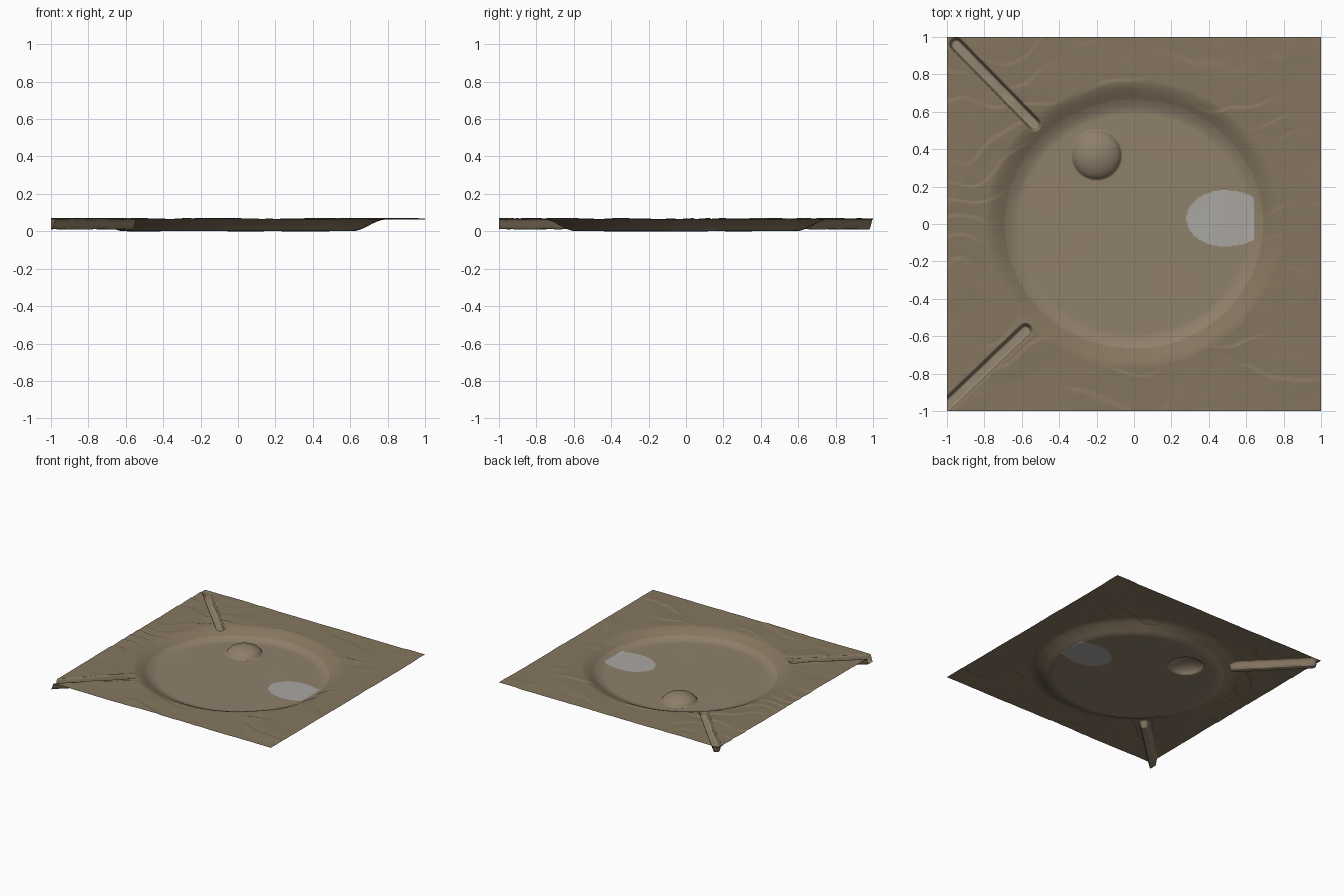
import bpy, bmesh, math
from mathutils import Vector, noise

if "Cube" in bpy.data.objects:
    bpy.data.objects.remove(bpy.data.objects["Cube"])

N = 330


def smooth(a, b, t):
    t = min(1.0, max(0.0, (t - a) / (b - a)))
    return t * t * (3 - 2 * t)


def mat(name, rgb):
    m = bpy.data.materials.new(name)
    m.diffuse_color = (*rgb, 1)
    m.use_nodes = True
    m.node_tree.nodes["Principled BSDF"].inputs["Base Color"].default_value = m.diffuse_color
    return m


# Trenches as start/end points of a capsule
TRENCHES = [(Vector((-0.95, 0.96)), Vector((-0.535, 0.535))),
            (Vector((-1.03, -1.0)), Vector((-0.58, -0.57)))]


def trench_distance(x, y):
    p, best = Vector((x, y)), 9.0
    for a, b in TRENCHES:
        d = b - a
        t = min(1, max(0, (p - a).dot(d) / d.length_squared))
        best = min(best, (p - a - d * t).length)
    return best


def basin_radius(x, y):
    return math.hypot(x, y / 0.965)


def plateau(x, y):
    # Wind-blown ledges: a warped sawtooth, long in x, plus fine roughness
    w = noise.noise(Vector((x * 2.2, y * 2.2, 1.3)))
    w2 = noise.noise(Vector((x * 5, y * 6, 7.7)))
    ph = (y * 5.5 + w * 1.5 + w2 * 0.35) % 1.0
    saw = ph if ph < 0.88 else (1 - ph) / 0.12 * 0.88
    patch = smooth(-0.15, 0.3, noise.noise(Vector((x * 2.5, y * 3, 4.1))))
    rough = noise.noise(Vector((x * 14, y * 16, 2.2)))
    return 0.067 + 0.006 * saw * patch + 0.002 * w + 0.0012 * rough


def height(x, y):
    r = basin_radius(x, y)
    floor = 0.003 + 0.0012 * noise.noise(Vector((x * 4, y * 4, 0.5)))
    k = smooth(0.61, 0.80, r)
    z = floor + (plateau(x, y) - floor) * k
    # Low dome on the basin floor
    d = math.hypot(x + 0.2, y - 0.37) / 0.132
    if d < 1:
        z += 0.062 * math.sqrt(1 - d * d) ** 1.2
    # Trenches cut into the plateau
    t = trench_distance(x, y)
    if t < 0.042:
        bed = 0.013 + 0.004 * noise.noise(Vector((x * 9, y * 9, 3)))
        z = min(z, bed + (z - bed) * smooth(0.022, 0.038, t))
    return z


# Terrain sheet
bm = bmesh.new()
bmesh.ops.create_grid(bm, x_segments=N, y_segments=N, size=1)
for v in bm.verts:
    v.co.z = height(v.co.x, v.co.y)
low = min(v.co.z for v in bm.verts)
for v in bm.verts:
    v.co.z -= low

# Colour zones: plateau, basin floor, frozen pool, trench bed
for f in bm.faces:
    f.smooth = True
    c = f.calc_center_median()
    rx = 0.20 if c.x < 0.48 else 0.25
    if math.hypot((c.x - 0.48) / rx, (c.y - 0.03) / 0.15) < 1 and c.x < 0.64:
        f.material_index = 2
    elif trench_distance(c.x, c.y) < 0.024:
        f.material_index = 3
    elif basin_radius(c.x, c.y) < 0.69:
        f.material_index = 1

me = bpy.data.meshes.new("terrain")
bm.to_mesh(me)
bm.free()
terrain = bpy.data.objects.new("terrain", me)
bpy.context.collection.objects.link(terrain)
for name, rgb in [("rocky_soil", (0.235, 0.18, 0.115)), ("basin_sand", (0.275, 0.215, 0.145)),
                  ("ice_pool", (0.40, 0.385, 0.36)), ("trench_bed", (0.30, 0.24, 0.165))]:
    me.materials.append(mat(name, rgb))
